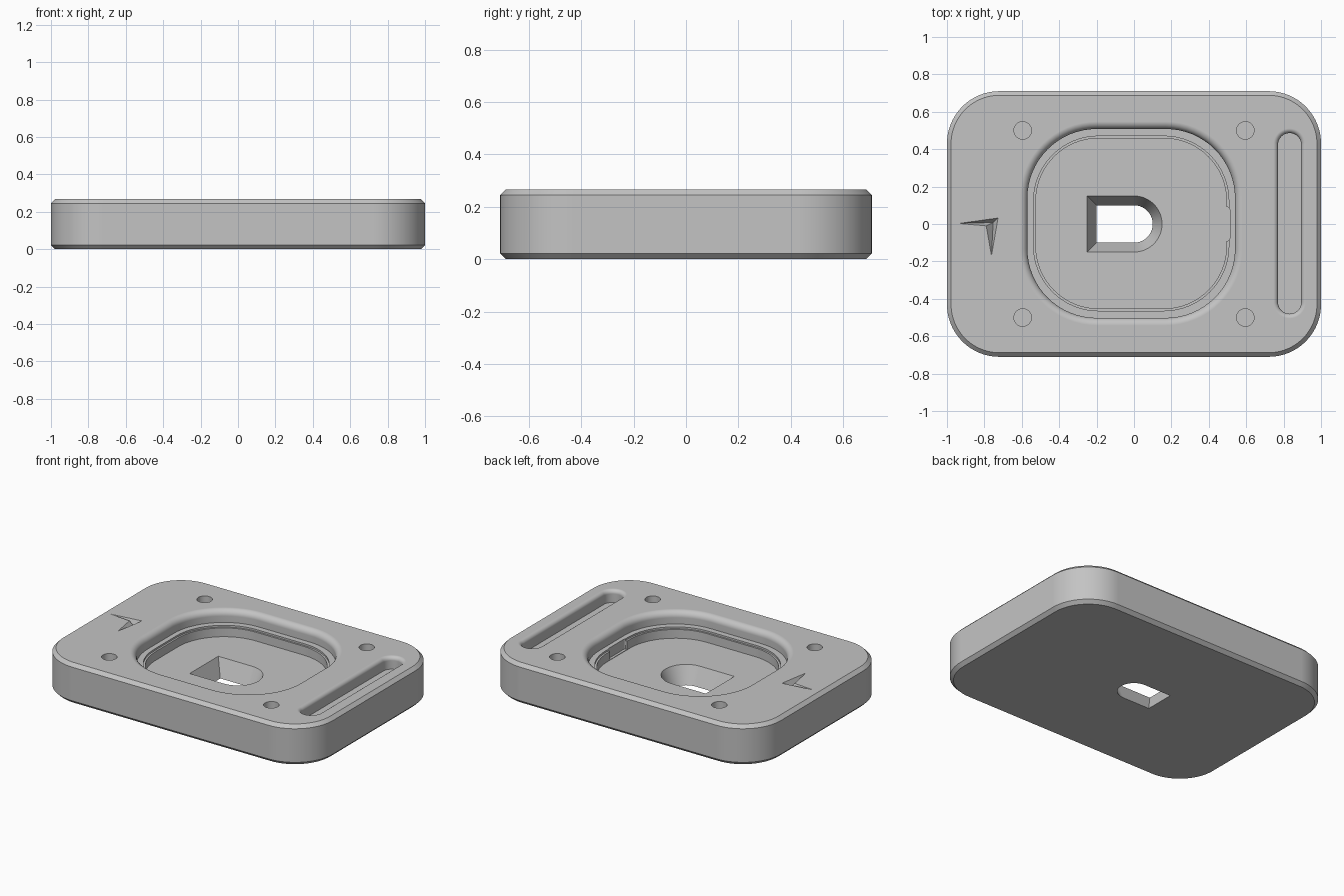
import bpy, bmesh
from math import sin, cos, pi, radians

TOP = 0.267    # upper face
FLOOR = 0.115  # pocket floor
LEDGE = 0.185  # pocket ledge and slot floor

old = bpy.data.objects.get("Cube")
if old:
    bpy.data.objects.remove(old, do_unlink=True)

grey = bpy.data.materials.new("light grey")
grey.use_nodes = True
colour = (0.55, 0.55, 0.55, 1)
grey.diffuse_color = colour
grey.node_tree.nodes["Principled BSDF"].inputs["Base Color"].default_value = colour


def outline(cx, cy, hx, hy, radii, grow, steps):
    """Rounded rectangle; radii run from the +x+y corner anticlockwise."""
    points = []
    signs = [(1, 1), (-1, 1), (-1, -1), (1, -1)]
    for quarter, ((sx, sy), r) in enumerate(zip(signs, radii)):
        r = r + grow if r else 0
        ox, oy = cx + sx * (hx + grow - r), cy + sy * (hy + grow - r)
        count = steps if r else 0
        for i in range(count + 1):
            a = (quarter + i / max(count, 1)) * pi / 2
            points.append((ox + r * cos(a), oy + r * sin(a)))
    # drop doubled points where two arcs meet
    return [p for i, p in enumerate(points)
            if abs(p[0] - points[i - 1][0]) + abs(p[1] - points[i - 1][1]) > 1e-5]


def finish(name, bm):
    bmesh.ops.recalc_face_normals(bm, faces=bm.faces)
    mesh = bpy.data.meshes.new(name)
    bm.to_mesh(mesh)
    bm.free()
    mesh.materials.append(grey)
    obj = bpy.data.objects.new(name, mesh)
    bpy.context.collection.objects.link(obj)
    return obj


def loft(name, centre, half, radii, levels, steps=16):
    """Solid through (grow, z) levels of one rounded outline."""
    bm = bmesh.new()
    rings = [[bm.verts.new((x, y, z)) for x, y in
              outline(*centre, *half, radii, grow, steps)] for grow, z in levels]
    for a, b in zip(rings, rings[1:]):
        for i in range(len(a)):
            bm.faces.new((a[i - 1], a[i], b[i], b[i - 1]))
    bm.faces.new(rings[0])
    bm.faces.new(rings[-1])
    return finish(name, bm)


def fillet(r, steps=7):
    """Rounded upper rim, from the wall out to the upper face."""
    arc = [(r * (1 - cos(i / steps * pi / 2)), TOP - r + r * sin(i / steps * pi / 2))
           for i in range(steps + 1)]
    return arc + [(r, TOP + 0.05)]


# Plate with chamfered edges
plate = loft("base_plate", (0, 0), (1, 0.71), [0.28] * 4,
             [(-0.022, 0), (0, 0.022), (0, TOP - 0.022), (-0.022, TOP)], 20)

# Pocket with a rounded rim and a ledge
rim = loft("pocket_rim_cutter", (-0.015, 0.003), (0.555, 0.505), [0.37] * 4,
           [(0, LEDGE)] + fillet(0.04))
well = loft("pocket_well_cutter", (-0.015, 0.003), (0.51, 0.455), [0.335] * 4,
            [(0, FLOOR), (0, LEDGE - 0.012), (0.012, LEDGE - 0.012), (0.012, LEDGE + 0.02)])
notch = loft("notch_cutter", (0.4, 0), (0.112, 0.09), [0.012] * 4,
             [(0, FLOOR + 0.003), (0, LEDGE + 0.015)], 3)

# Tapered through opening with one round end
opening = loft("opening_cutter", (-0.05, 0), (0.15, 0.1), [0.1, 0, 0, 0.1],
               [(-0.01, -0.023), (0, 0), (0.05, FLOOR), (0.06, FLOOR + 0.023)])

# Long slot
slot = loft("slot_cutter", (0.832, 0.003), (0.062, 0.483), [0.062] * 4,
            [(0, LEDGE)] + fillet(0.025), 10)
cutters = [rim, well, notch, opening, slot]

# Four round holes
for sx in (-1, 1):
    for sy in (-1, 1):
        cutters.append(loft("hole_cutter", (sx * 0.595, sy * 0.5), (0.047, 0.047),
                            [0.047] * 4, [(0, 0.165), (0, TOP + 0.05)], 8))

# Carved arrow: sunken point below a four-cornered outline
bm = bmesh.new()
low = (-0.753, 0.008, TOP - 0.05)
corners = [(-0.935, 0.003), (-0.79, -0.01), (-0.762, -0.17), (-0.727, 0.032)]
ring = [bm.verts.new((low[0] + (x - low[0]) * 1.1, low[1] + (y - low[1]) * 1.1,
                      TOP + 0.005)) for x, y in corners]
tip = bm.verts.new(low)
bm.faces.new(ring)
for i in range(4):
    bm.faces.new((ring[i - 1], ring[i], tip))
cutters.append(finish("arrow_cutter", bm))

# Cut everything and smooth the curved walls
bpy.ops.object.select_all(action="DESELECT")
bpy.context.view_layer.objects.active = plate
plate.select_set(True)
for cutter in cutters:
    mod = plate.modifiers.new("cut", "BOOLEAN")
    mod.operation = "DIFFERENCE"
    mod.solver = "EXACT"
    mod.object = cutter
    bpy.ops.object.modifier_apply(modifier=mod.name)
    bpy.data.objects.remove(cutter, do_unlink=True)
bpy.ops.object.shade_smooth_by_angle(angle=radians(30))
plate.modifiers.new("even_shading", "WEIGHTED_NORMAL").keep_sharp = True
